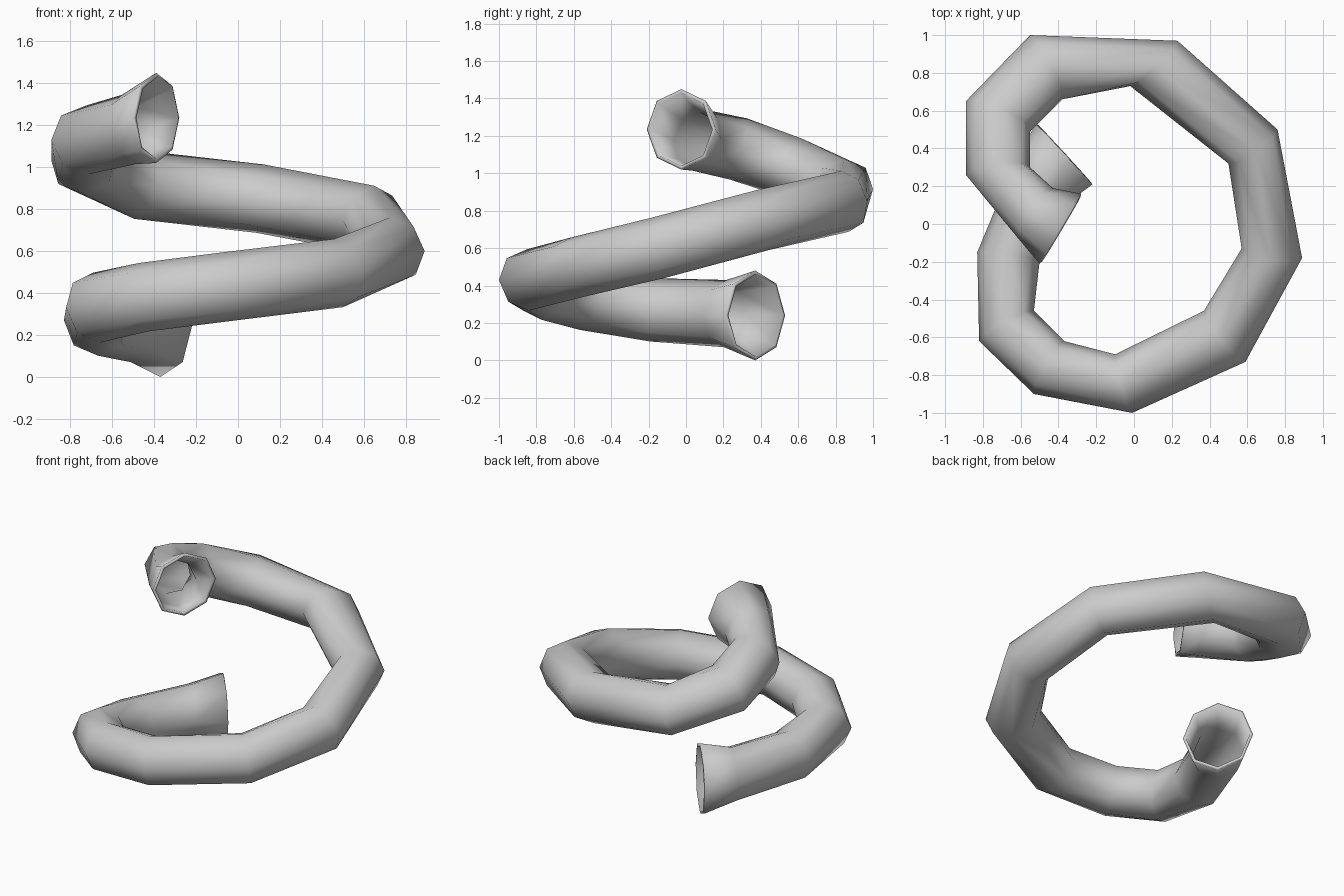
import bpy, bmesh, math
from mathutils import Vector

if "Cube" in bpy.data.objects:
    bpy.data.objects.remove(bpy.data.objects["Cube"])

SIDES = 8
# Cross-sections along the coil: outer xy, inner xy, centre z, vertical radius
RINGS = [
    (-0.52, 0.53, -0.22, 0.21, 0.25, 0.24),    # lower flared mouth
    (-0.63, 0.33, -0.38, 0.09, 0.26, 0.18),
    (-0.83, -0.15, -0.50, -0.20, 0.28, 0.17),
    (-0.82, -0.62, -0.53, -0.46, 0.34, 0.17),
    (-0.53, -0.90, -0.37, -0.62, 0.39, 0.165),
    (-0.01, -1.00, -0.10, -0.69, 0.44, 0.165),
    (0.59, -0.73, 0.37, -0.46, 0.505, 0.165),
    (0.89, -0.18, 0.57, -0.13, 0.61, 0.165),
    (0.76, 0.50, 0.50, 0.32, 0.76, 0.165),
    (0.23, 0.97, -0.02, 0.73, 0.86, 0.165),
    (-0.55, 1.00, -0.38, 0.66, 0.925, 0.165),
    (-0.89, 0.65, -0.55, 0.49, 1.04, 0.165),
    (-0.89, 0.26, -0.55, 0.30, 1.14, 0.17),
    (-0.61, -0.08, -0.43, 0.19, 1.19, 0.17),
    (-0.50, -0.21, -0.28, 0.16, 1.245, 0.215),  # upper flared mouth
]

centres = [Vector(((a + c) / 2, (b + d) / 2, z)) for a, b, c, d, z, r in RINGS]
bm = bmesh.new()
loops = []
for i, (a, b, c, d, z, r) in enumerate(RINGS):
    before = centres[max(i - 1, 0)]
    after = centres[min(i + 1, len(RINGS) - 1)]
    side = Vector((a - c, b - d, 0)) / 2
    up = side.cross(after - before).normalized() * r
    if i in (0, len(RINGS) - 1):
        up = Vector((0, 0, r))
    angles = [2 * math.pi * k / SIDES for k in range(SIDES)]
    loops.append([bm.verts.new(centres[i] + side * math.cos(t) + up * math.sin(t))
                  for t in angles])

# Skin the tube between neighbouring cross-sections
for p, q in zip(loops, loops[1:]):
    for k in range(SIDES):
        n = (k + 1) % SIDES
        bm.faces.new((p[k], q[k], q[n], p[n]))
lowest = min(v.co.z for v in bm.verts)
bmesh.ops.translate(bm, verts=bm.verts, vec=(0, 0, -lowest))

mesh = bpy.data.meshes.new("coiled_horn_tube")
bm.to_mesh(mesh)
bm.free()
tube = bpy.data.objects.new("coiled_horn_tube", mesh)
bpy.context.collection.objects.link(tube)

# Hollow wall with a rim at both mouths
wall = tube.modifiers.new("wall", 'SOLIDIFY')
wall.thickness = 0.02
wall.offset = -1

bpy.context.view_layer.objects.active = tube
tube.select_set(True)
bpy.ops.object.shade_smooth_by_angle(angle=math.radians(60))
